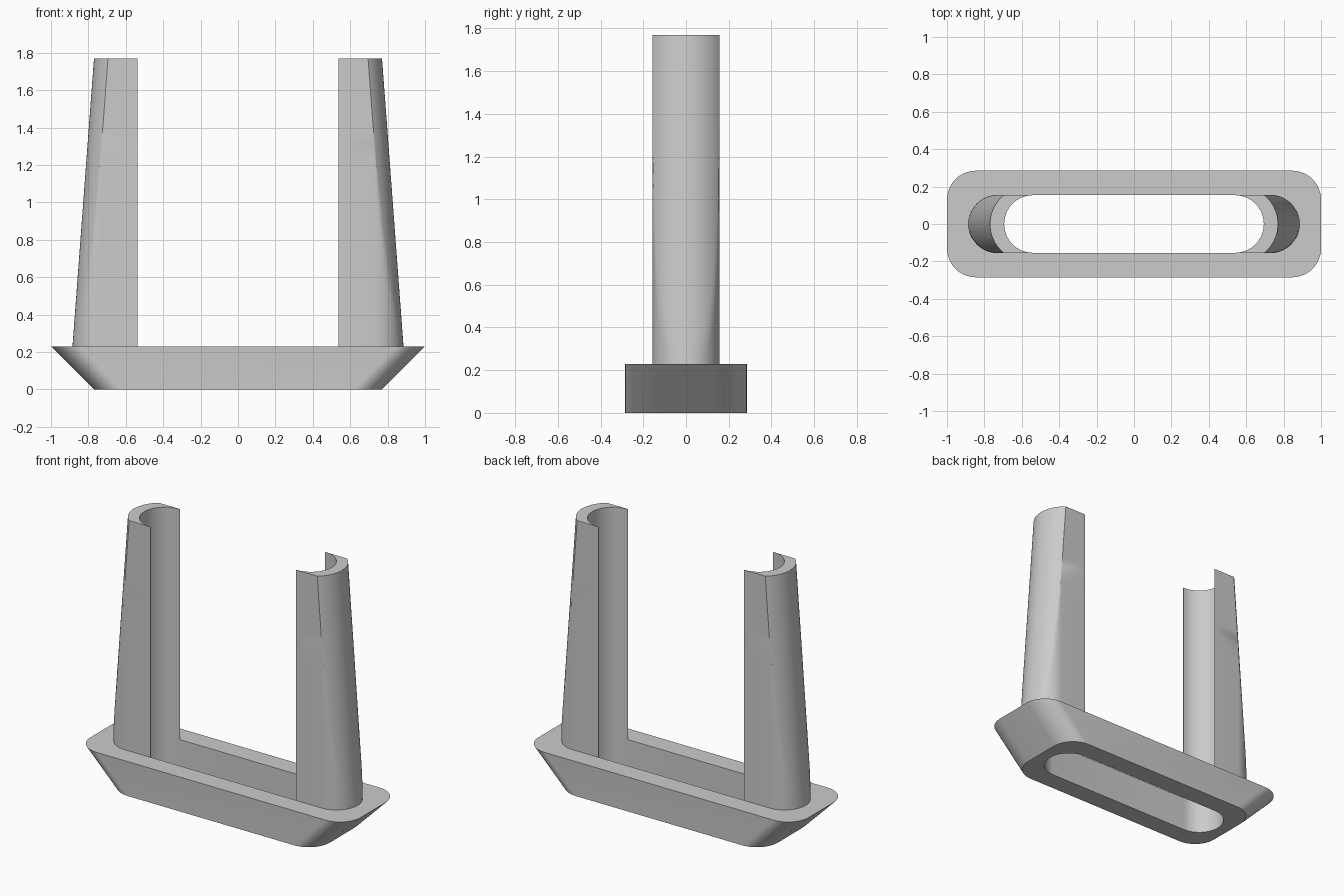
import bpy, bmesh
from math import sin, cos, pi, sqrt, radians

cube = bpy.data.objects.get("Cube")
if cube:
    bpy.data.objects.remove(cube, do_unlink=True)

grey = bpy.data.materials.new("plain grey")
grey.use_nodes = True
colour = (0.6, 0.6, 0.6, 1)
grey.diffuse_color = colour
grey.node_tree.nodes["Principled BSDF"].inputs["Base Color"].default_value = colour

RIM, TOP = 0.23, 1.77        # top of the base, top of the posts
SLOT = 0.154                 # half width of the slot
SLOT_C = 0.54                # centre of each rounded slot end
WALL = 0.156                 # half width of the posts


def loft(name, loops, closed):
    """Skin a cyclic list of equal loops; open loops get flat end faces."""
    bm = bmesh.new()
    rings = [[bm.verts.new(p) for p in loop] for loop in loops]
    n = len(rings[0])
    for a, b in zip(rings, rings[1:] + rings[:1]):
        for i in range(n if closed else n - 1):
            j = (i + 1) % n
            bm.faces.new((a[i], a[j], b[j], b[i]))
    if not closed:
        bm.faces.new([r[0] for r in rings])
        bm.faces.new([r[-1] for r in rings])
    bmesh.ops.recalc_face_normals(bm, faces=bm.faces)
    mesh = bpy.data.meshes.new(name)
    bm.to_mesh(mesh)
    bm.free()
    mesh.materials.append(grey)
    obj = bpy.data.objects.new(name, mesh)
    bpy.context.collection.objects.link(obj)
    bpy.ops.object.select_all(action='DESELECT')
    obj.select_set(True)
    bpy.context.view_layer.objects.active = obj
    bpy.ops.object.shade_smooth_by_angle(angle=radians(30))
    return obj


def rounded_rect(hx, hy, r, z, steps=12):
    """Rounded rectangle outline, corner by corner."""
    corners = [(1, 1), (-1, 1), (-1, -1), (1, -1)]
    pts = []
    for k, (sx, sy) in enumerate(corners):
        for i in range(steps + 1):
            t = (k + i / steps) * pi / 2
            pts.append((sx * (hx - r) + r * cos(t), sy * (hy - r) + r * sin(t), z))
    return pts


# Base: flared ends and a straight slot through it
slot_x, slot_r = SLOT_C + SLOT, SLOT - 0.001
loft("base", [
    rounded_rect(0.77, 0.285, 0.155, 0),
    rounded_rect(1.0, 0.285, 0.155, RIM),
    rounded_rect(slot_x, SLOT, slot_r, RIM),
    rounded_rect(slot_x, SLOT, slot_r, 0),
], True)

# Posts: upright rounded wall trimmed by a wider leaning curve
STEPS, LEVELS, LEAN_R = 32, 24, 0.2
angles = [pi * i / STEPS for i in range(STEPS + 1)]


def post_outer(side, z):
    apex = 0.885 + (0.77 - 0.885) * (z - RIM) / (TOP - RIM)
    pts = [(side * 0.537, -WALL, z)]
    for t in angles:
        y = -WALL * cos(t)
        upright = 0.885 - WALL + WALL * sin(t)
        leaning = apex - LEAN_R + sqrt(LEAN_R ** 2 - y * y)
        pts.append((side * min(upright, leaning), y, z))
    return pts + [(side * 0.537, WALL, z)]


def post_inner(side, z):
    arc = [(side * (SLOT_C + SLOT * sin(t)), -SLOT * cos(t), z) for t in angles]
    return [(side * 0.537, -SLOT, z)] + arc + [(side * 0.537, SLOT, z)]


for side, name in ((1, "left_post"), (-1, "right_post")):
    heights = [RIM + (TOP - RIM) * i / LEVELS for i in range(LEVELS + 1)]
    loops = [post_outer(side, z) for z in heights]
    loops += [post_inner(side, TOP), post_inner(side, RIM)]
    loft(name, loops, False)
